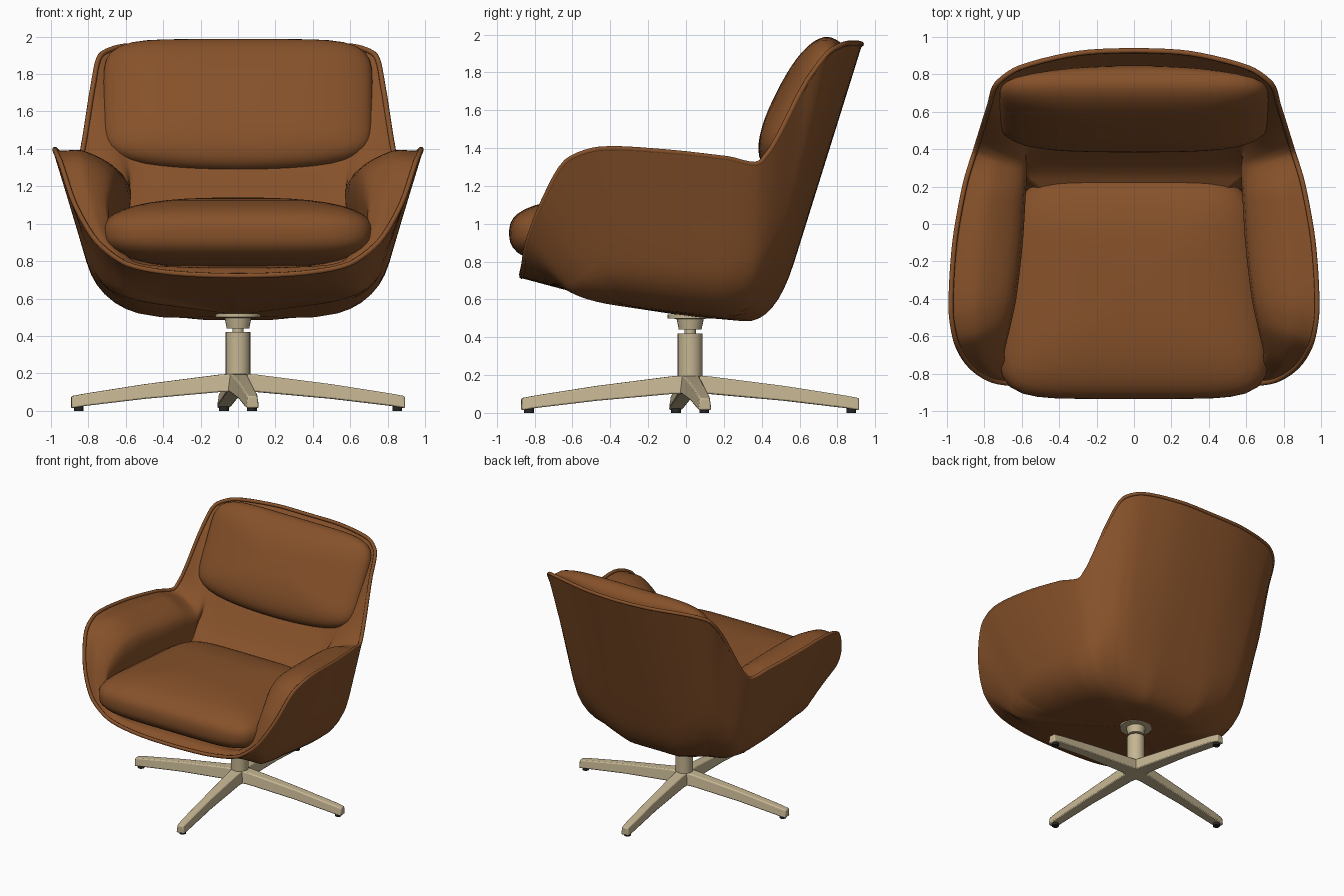
import bpy, bmesh, math
from mathutils import Vector, Matrix

if "Cube" in bpy.data.objects:
    bpy.data.objects.remove(bpy.data.objects["Cube"])


def material(name, rgb):
    m = bpy.data.materials.new(name)
    m.diffuse_color = (*rgb, 1)
    m.use_nodes = True
    m.node_tree.nodes["Principled BSDF"].inputs["Base Color"].default_value = m.diffuse_color
    return m


LEATHER = material("brown leather", (0.24, 0.083, 0.023))
METAL = material("beige metal", (0.56, 0.465, 0.29))
RUBBER = material("dark rubber", (0.02, 0.02, 0.018))


def make(name, verts, faces, mat, angle=50):
    me = bpy.data.meshes.new(name)
    me.from_pydata([tuple(v) for v in verts], [], faces)
    me.materials.append(mat)
    ob = bpy.data.objects.new(name, me)
    bpy.context.collection.objects.link(ob)
    bpy.ops.object.select_all(action='DESELECT')
    ob.select_set(True)
    bpy.context.view_layer.objects.active = ob
    bpy.ops.object.shade_smooth_by_angle(angle=math.radians(angle))
    return ob


def spline(p0, p1, p2, p3, t, k=0.85):
    """Spline between p1 and p2, tangents scaled to the spacing of the points."""
    d0, d1, d2 = ((q - p).length + 1e-6 for p, q in ((p0, p1), (p1, p2), (p2, p3)))
    a, b = (p2 - p0) * (k * d1 / (d0 + d1)), (p3 - p1) * (k * d1 / (d1 + d2))
    return ((2*t**3 - 3*t**2 + 1) * p1 + (t**3 - 2*t**2 + t) * a
            + (3*t**2 - 2*t**3) * p2 + (t**3 - t**2) * b)


def ring(half, steps=5):
    """Mirror a half outline (front centre to back centre) and smooth it."""
    pts = [Vector(p) for p in half]
    pts += [Vector((-p.x, p.y, p.z)) for p in pts[-2:0:-1]]
    n = len(pts)
    return [spline(pts[i - 1], pts[i], pts[(i + 1) % n], pts[(i + 2) % n], s / steps)
            for i in range(n) for s in range(steps)]


def loft(name, columns, mat):
    """Skin profiles standing around a closed loop."""
    n, m = len(columns), len(columns[0])
    verts = [p for c in columns for p in c]
    faces = [(i*m + j, (i + 1) % n*m + j, (i + 1) % n*m + j + 1, i*m + j + 1)
             for i in range(n) for j in range(m - 1)]
    ob = make(name, verts, faces, mat)
    bm = bmesh.new()
    bm.from_mesh(ob.data)
    bmesh.ops.remove_doubles(bm, verts=bm.verts, dist=0.0005)
    bm.to_mesh(ob.data)
    bm.free()
    return ob


# Outlines from front centre round to back centre: rim, bottom corner, padding
RIM = [(0, -.88, .715), (.35, -.88, .73), (.6, -.87, .78), (.765, -.845, .9),
       (.885, -.768, 1.1), (.962, -.64, 1.33), (.992, -.46, 1.4), (.972, -.1, 1.385),
       (.915, .22, 1.35), (.86, .4, 1.33), (.785, .64, 1.76), (.745, .75, 1.91),
       (.62, .84, 1.96), (.3, .92, 1.965), (0, .935, 1.96)]
CORNER = [(0, -.6, .64), (.3, -.6, .64), (.5, -.6, .63), (.63, -.58, .6),
          (.69, -.5, .6), (.72, -.4, .58), (.735, -.25, .56), (.735, 0, .53),
          (.72, .22, .5), (.675, .36, .48), (.61, .43, .475), (.55, .45, .475),
          (.47, .46, .475), (.25, .47, .47), (0, .47, .47)]
PAD = [(0, -.8, .76), (.35, -.8, .77), (.56, -.8, .8), (.67, -.78, .92),
       (.70, -.70, 1.1), (.67, -.55, 1.23), (.64, -.4, 1.26), (.605, -.1, 1.24),
       (.59, .14, 1.22), (.58, .3, 1.2), (.58, .41, 1.28), (.5, .42, 1.27),
       (.4, .42, 1.27), (.2, .42, 1.27), (0, .42, 1.27)]
LOW, BULGE, ROUND = [], [], []
for i, (x, y, z) in enumerate(PAD):
    if i < 3:
        LOW.append((x * .9, -.7, .77))
    elif i < 9:
        LOW.append((x - .02, y, .9))
    else:
        LOW.append((x * .97, .24, 1.05))
    BULGE.append((0, 0, .055 if 4 <= i <= 8 else .02 if i in (3, 9) else 0))
    wide = {5: .3, 6: .35, 7: .4, 8: .6, 9: 1, 10: 1.1, 11: 1, 12: .7}.get(i, 0)
    ROUND.append((0, .35 + .2 * wide, .22 + .2 * wide))

base = Vector((0, 0, .512))
floor = Vector((0, -.2, .85))
rim, corner, pad, low, bulge, rounding = (ring(r) for r in (RIM, CORNER, PAD, LOW, BULGE, ROUND))
shell, lining = [], []
for R, K, M, L, B, F in zip(rim, corner, pad, low, bulge, rounding):
    inner = R + (M - R).normalized() * .035
    a, b = K.lerp(base, F.y), K.lerp(R, F.z)
    bend = [a.lerp(K, t / 8).lerp(K.lerp(b, t / 8), t / 8) for t in range(9)]
    shell.append([base, base.lerp(a, .5)] + bend
                 + [b.lerp(R, t / 4) for t in range(1, 5)] + [inner])
    key = [inner, inner, R.lerp(M, .5) + B, M, L, floor]
    prof = [spline(*key[j:j + 4], t / 5, 1) for j in range(3) for t in range(5)]
    lining.append(prof + [L, floor])
loft("outer_shell", shell, LEATHER)
loft("inner_padding", lining, LEATHER)

# Piping along the rim
piping = []
n = len(rim)
for i, R in enumerate(rim):
    t = (rim[(i + 1) % n] - rim[i - 1]).normalized()
    u = (pad[i] - R).normalized()
    w = t.cross(u).normalized()
    u = w.cross(t)
    c = R + u * .014
    piping.append([c + .014 * (u * math.cos(q * math.pi / 4) - w * math.sin(q * math.pi / 4))
                   for q in range(9)])
loft("rim_piping", piping, LEATHER)


def cushion(name, centre, half, n_plan, n_side, tilt=0, taper=0, sag=0, bow=0, nu=72, nv=24):
    """Rounded pillow: superellipse in plan and in section."""
    def unit(a, n):
        c, s = math.cos(a), math.sin(a)
        r = (abs(c)**n + abs(s)**n)**(-1 / n)
        return c * r, s * r
    rot = Matrix.Rotation(tilt, 3, 'X')
    cols = []
    for i in range(nu):
        px, py = unit(2 * math.pi * i / nu, n_plan)
        col = []
        for j in range(nv + 1):
            r, h = unit(-math.pi / 2 + math.pi * j / nv, n_side)
            r = 0 if j in (0, nv) else r
            x, y = px * r, py * r
            low_edge = sag * x * x * max(0, -y)
            if h < 0:
                h *= 1 - bow * x * x
            col.append(Vector(centre) + rot @ Vector(
                (x * half[0] * (1 - taper * y), y * half[1] + low_edge, h * half[2])))
        cols.append(col)
    return loft(name, cols, LEATHER)


cushion("seat_cushion", (0, -.34, .95), (.69, .595, .19), 6, 2.7, taper=.09)
cushion("back_cushion", (0, .615, 1.632), (.72, .385, .15), 6, 2.4,
        tilt=math.radians(63), sag=.06, bow=.75)


def turned(name, profile, mat, centre=(0, 0), sides=24):
    """Lathe a radius/height profile."""
    cols = [[Vector((centre[0] + r * math.cos(a), centre[1] + r * math.sin(a), z))
             for r, z in profile] for a in (2 * math.pi * i / sides for i in range(sides))]
    return loft(name, cols, mat)


# Swivel column
HUB = (0, .022)
turned("column", [(0, .1), (.066, .1), (.066, .42), (0, .42)], METAL, HUB)
turned("column_pin", [(0, .41), (.03, .41), (.03, .45), (0, .45)], METAL, HUB)
turned("column_collar", [(0, .44), (.06, .44), (.072, .497), (.12, .5), (.12, .52), (0, .52)],
       METAL, HUB)

# Four tapered legs, slightly turned, each on a thin rubber glide
SECTIONS = [(0, .065, .10, .2), (.1, .055, .10, .193), (.5, .043, .064, .142),
            (.82, .04, .026, .092), (.895, .034, .014, .078)]
for k in range(4):
    rot = Matrix.Rotation(math.radians(5 + 90 * k), 3, 'Z')
    off = Vector((*HUB, 0))
    verts = []
    for d, w, z0, z1 in SECTIONS:
        verts += [rot @ Vector(p) + off for p in
                  ((d, -w, z0), (d, w, z0), (d, w * .75, z1), (d, -w * .75, z1))]
    last = 4 * (len(SECTIONS) - 1)
    faces = [(0, 3, 2, 1), tuple(range(last, last + 4))]
    for s in range(0, last, 4):
        faces += [(s + q, s + (q + 1) % 4, s + 4 + (q + 1) % 4, s + 4 + q) for q in range(4)]
    leg = make(f"leg_{k + 1}", verts, faces, METAL, 30)
    bev = leg.modifiers.new("soft_edges", 'BEVEL')
    bev.width = .008
    bev.segments = 2
    tip = rot @ Vector((.855, 0, 0)) + off
    turned(f"glide_{k + 1}", [(0, 0), (.026, 0), (.026, .022), (0, .022)], RUBBER, tip, 12)
